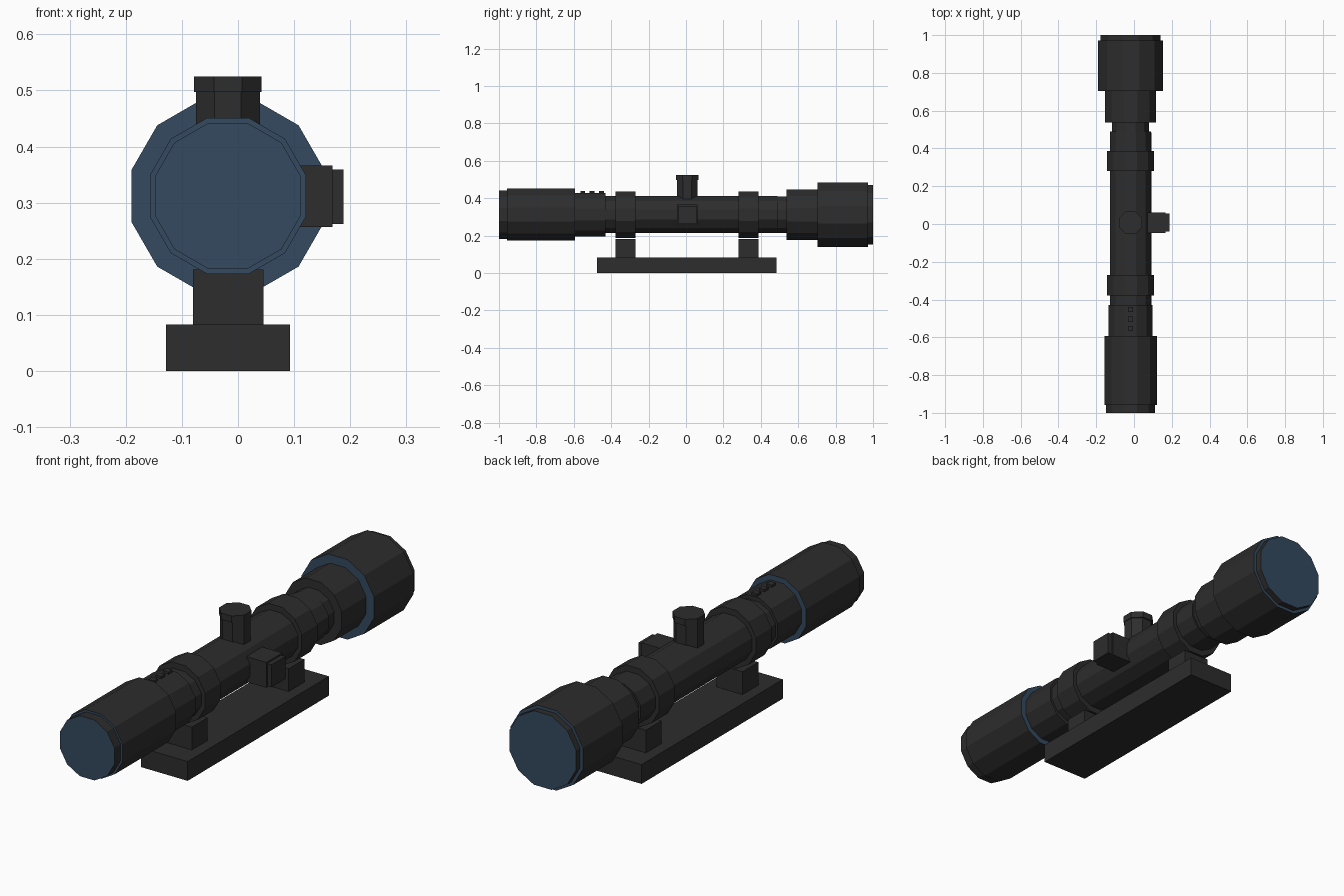
import bpy, bmesh, math
from mathutils import Matrix, Vector

if "Cube" in bpy.data.objects:
    bpy.data.objects.remove(bpy.data.objects["Cube"])

CX, CZ, TY = -0.018, 0.312, 0.007   # tube axis and turret position


def material(name, rgb):
    m = bpy.data.materials.new(name)
    m.diffuse_color = (*rgb, 1)
    m.use_nodes = True
    m.node_tree.nodes["Principled BSDF"].inputs["Base Color"].default_value = m.diffuse_color
    return m


BLACK = material("matte_black", (0.026, 0.026, 0.026))
BLUE = material("lens_blue", (0.034, 0.067, 0.112))


def finish(name, bm):
    bmesh.ops.recalc_face_normals(bm, faces=bm.faces)
    me = bpy.data.meshes.new(name)
    me.materials.append(BLACK)
    me.materials.append(BLUE)
    bm.to_mesh(me)
    bm.free()
    ob = bpy.data.objects.new(name, me)
    bpy.context.collection.objects.link(ob)


def box(name, x0, x1, y0, y1, z0, z1):
    bm = bmesh.new()
    bmesh.ops.create_cube(bm, size=1)
    for v in bm.verts:
        v.co = Vector(((x0 + x1) / 2 + v.co.x * (x1 - x0),
                       (y0 + y1) / 2 + v.co.y * (y1 - y0),
                       (z0 + z1) / 2 + v.co.z * (z1 - z0)))
    finish(name, bm)


def prism(name, a, b, rx, rz=None, sides=12, axis='Y', blue_caps=False):
    """Flat-sided prism from a to b; rx and rz are centre-to-flat distances."""
    rz = rz or rx
    k = 1 / math.cos(math.pi / sides)
    bm = bmesh.new()
    rings = []
    for t in (a, b):
        ring = []
        for i in range(sides):
            g = (i + 0.5) * 2 * math.pi / sides
            u, w = rx * k * math.cos(g), rz * k * math.sin(g)
            co = (CX + u, t, CZ + w) if axis == 'Y' else (CX + u, TY + w, t)
            ring.append(bm.verts.new(co))
        rings.append(ring)
    for i in range(sides):
        j = (i + 1) % sides
        bm.faces.new((rings[0][i], rings[0][j], rings[1][j], rings[1][i]))
    for ring in rings:
        f = bm.faces.new(ring)
        f.material_index = 1 if blue_caps else 0
    finish(name, bm)


# Main tube with thicker middle sleeve
prism("inner_tube", -0.60, 0.55, 0.098)
prism("main_tube", -0.435, 0.49, 0.108, 0.099)

# Eyepiece end
prism("eyepiece_rim", -1.0, -0.955, 0.130, blue_caps=True)
prism("eyepiece", -0.957, -0.593, 0.139, blue_caps=True)
prism("zoom_collar", -0.60, -0.43, 0.116)

# Objective end
prism("objective_neck", 0.538, 0.71, 0.135)
prism("objective_bell", 0.704, 0.972, 0.172, blue_caps=True)
prism("objective_rim", 0.97, 1.0, 0.159, blue_caps=True)

# Grip bumps on the zoom collar
for i in range(3):
    y = -0.452 - 0.05 * i
    box(f"grip_bump_{i}", CX - 0.013, CX + 0.013, y - 0.013, y + 0.013, 0.41, 0.438)

# Mount: rings, posts and rail
for side, (y0, y1) in {"rear": (-0.378, -0.27), "front": (0.28, 0.387)}.items():
    prism(f"{side}_mount_ring", y0, y1, 0.125)
    box(f"{side}_mount_post", -0.08, 0.045, y0, y1, 0.08, 0.181)
box("mount_rail", -0.128, 0.093, -0.475, 0.485, 0, 0.083)

# Top turret
prism("top_turret", 0.37, 0.498, 0.057, 0.054, sides=8, axis='Z')
prism("top_turret_cap", 0.497, 0.525, 0.060, sides=8, axis='Z')

# Side turret
box("side_turret", 0.04, 0.168, TY - 0.054, TY + 0.054, 0.257, 0.366)
box("side_turret_cap", 0.167, 0.188, TY - 0.048, TY + 0.048, 0.262, 0.359)
